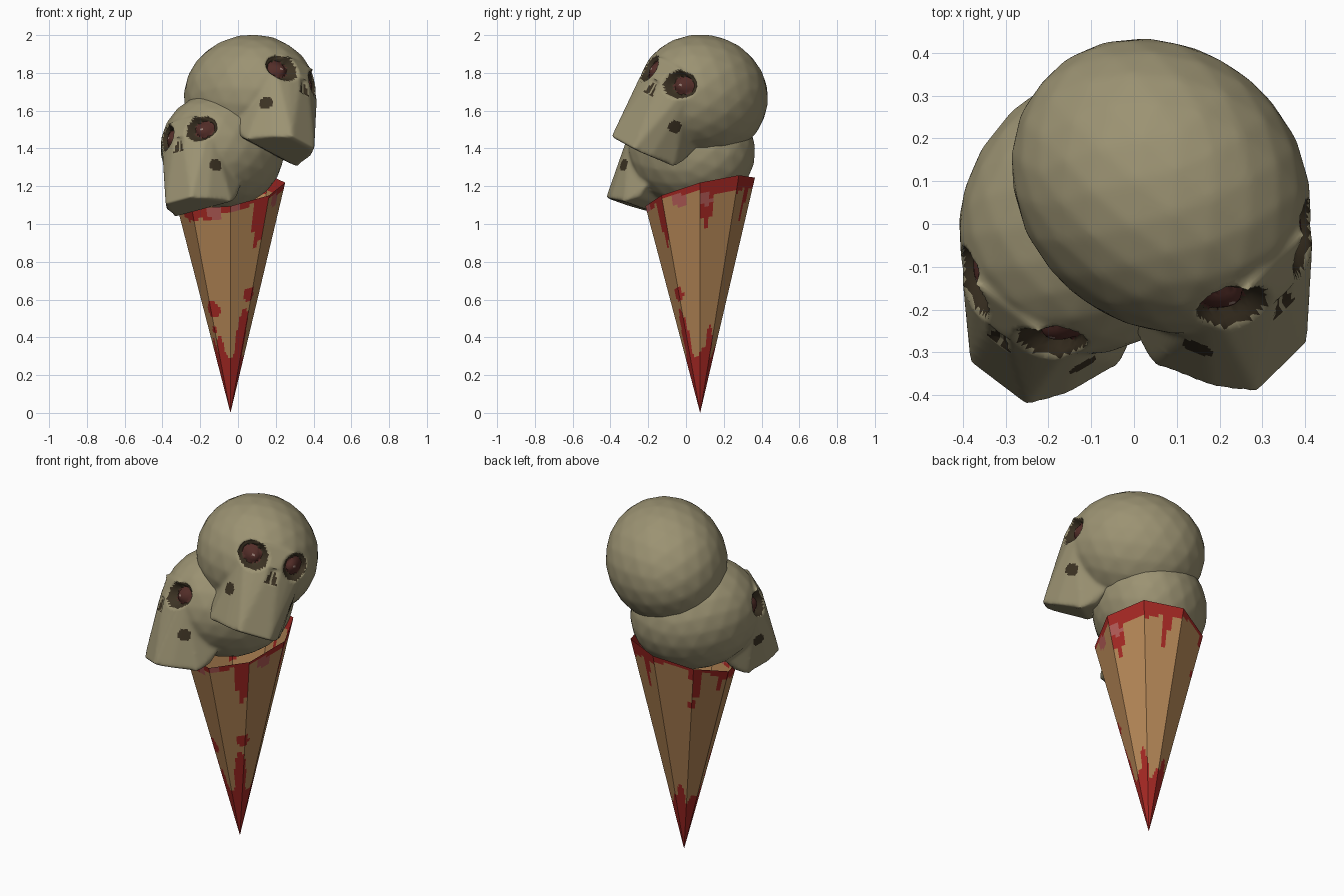
import bpy, bmesh, math
from mathutils import Vector, Matrix

if "Cube" in bpy.data.objects:
    bpy.data.objects.remove(bpy.data.objects["Cube"])


def material(name, rgb):
    m = bpy.data.materials.new(name)
    m.diffuse_color = (*rgb, 1)
    m.use_nodes = True
    m.node_tree.nodes["Principled BSDF"].inputs["Base Color"].default_value = m.diffuse_color
    return m


BONE = material("bone", (0.33, 0.29, 0.17))
SOCKET = material("socket_brown", (0.045, 0.032, 0.017))
EYE = material("eye_dark_red", (0.085, 0.026, 0.021))
GLINT = material("eye_glint", (0.30, 0.20, 0.17))
WAFER = material("wafer", (0.45, 0.235, 0.092))
SAUCE = material("red_sauce", (0.37, 0.021, 0.017))
PINK = material("pink_sauce", (0.43, 0.10, 0.09))


def add_object(name, bm, mats):
    bmesh.ops.recalc_face_normals(bm, faces=bm.faces)
    me = bpy.data.meshes.new(name)
    bm.to_mesh(me)
    bm.free()
    for m in mats:
        me.materials.append(m)
    ob = bpy.data.objects.new(name, me)
    bpy.context.collection.objects.link(ob)
    return ob


# ---- cone: eight flat sides, slanted open rim, sauce by rule ----
APEX = Vector((-0.04, 0.075, 0.0))
COLS, ROWS = 8, 64
TOP_DRIPS = [(-52, 9, 0.27), (8, 9, 0.23), (140, 8, 0.20), (172, 6, 0.13), (72, 5, 0.24), (-108, 7, 0.07)]
LOW_DRIPS = [(-54, 20, 0.20), (35, 15, 0.13), (-125, 14, 0.06), (115, 14, 0.12), (200, 14, 0.10)]
RED_SPOTS = [(-132, 0.55, 0.042), (-50, 0.63, 0.038), (135, 0.95, 0.025), (-140, 0.44, 0.02)]
PINK_SPOTS = [(-108, 1.07, 0.045), (6, 1.13, 0.035), (-25, 1.13, 0.04), (-85, 1.09, 0.03)]


def rim_point(i):
    a = i * math.pi / 4
    x, y = 0.29 * math.cos(a), 0.29 * math.sin(a)
    return Vector((APEX.x + x, APEX.y + y, 1.17 + 0.17 * x + 0.26 * y))


def angle_gap(a, b):
    return abs((a - b + 180) % 360 - 180)


def reach(drips, ang, base):
    return max([base] + [n * math.sqrt(1 - (angle_gap(ang, a) / w) ** 2)
                         for a, w, n in drips if angle_gap(ang, a) < w])


def in_spot(spots, ang, z, r):
    return any(math.hypot(math.radians(angle_gap(ang, a)) * r, z - h) < s for a, h, s in spots)


def cone_colour(p, below_rim):
    d = p - APEX
    ang, r = math.degrees(math.atan2(d.y, d.x)), math.hypot(d.x, d.y)
    wave = math.radians(ang)
    if in_spot(PINK_SPOTS, ang, p.z, r):
        return 2
    if below_rim < reach(TOP_DRIPS, ang, 0.045 + 0.03 * math.sin(2 * wave + 0.2) + 0.01 * math.sin(9 * wave)):
        return 1
    if p.z < 0.32 + 0.03 * math.sin(5 * wave) + reach(LOW_DRIPS, ang, 0):
        return 1
    return 1 if in_spot(RED_SPOTS, ang, p.z, r) else 0


bm = bmesh.new()
tip = bm.verts.new(APEX)
ring = []
for k in range(8 * COLS):
    i, f = divmod(k, COLS)
    top = rim_point(i).lerp(rim_point(i + 1), f / COLS)
    ring.append([bm.verts.new(APEX.lerp(top, j / ROWS)) for j in range(1, ROWS + 1)])
for k, a in enumerate(ring):
    b = ring[(k + 1) % len(ring)]
    bm.faces.new((tip, b[0], a[0])).material_index = 1
    for j in range(ROWS - 1):
        face = bm.faces.new((a[j], b[j], b[j + 1], a[j + 1]))
        face.material_index = cone_colour(face.calc_center_median(), (1 - (j + 1.5) / ROWS) * 1.17)
add_object("wafer_cone", bm, [WAFER, SAUCE, PINK])

# ---- skull, in its own frame: x across, -y forward, z up, origin between the eyes ----
# half of the face and jaw block: (across, forward, up)
FACE = [(0.09, 0.145, -0.405), (0.15, 0.06, -0.41), (0.205, -0.08, -0.42), (0.18, -0.16, -0.38),
        (0.07, 0.10, -0.15), (0.025, 0.09, -0.02), (0.175, 0.015, 0.04), (0.18, 0.01, -0.06),
        (0.10, 0.045, 0.08), (0.17, -0.25, -0.05), (0.19, -0.2, -0.3)]


def skull(name, origin, across, forward, size):
    bm = bmesh.new()
    # cranium
    bmesh.ops.create_icosphere(bm, subdivisions=3, radius=1,
                               matrix=Matrix.Translation((0, 0.30, -0.05)) @ Matrix.Diagonal((0.325, 0.375, 0.325, 1)))
    # face and jaw
    pts = [bm.verts.new((s * x, -f, u)) for x, f, u in FACE for s in (1, -1)]
    hull = bmesh.ops.convex_hull(bm, input=pts)
    bmesh.ops.delete(bm, geom=hull["geom_interior"], context='VERTS')
    ob = add_object(name, bm, [BONE, SOCKET, EYE, GLINT])
    # fuse the two masses and soften the join
    fuse = ob.modifiers.new("fuse", 'REMESH')
    fuse.mode, fuse.voxel_size = 'VOXEL', 0.011
    soft = ob.modifiers.new("soften", 'SMOOTH')
    soft.factor, soft.iterations = 0.5, 7
    bpy.context.view_layer.objects.active = ob
    ob.select_set(True)
    for m in ("fuse", "soften"):
        bpy.ops.object.modifier_apply(modifier=m)
    me = ob.data
    # colour by distance from the features
    for p in me.polygons:
        x, y, z = abs(p.center.x), p.center.y, p.center.z
        p.material_index = 0
        if y < 0.12:
            d = math.hypot(x - 0.12, z)
            nose = -0.115 < z < -0.035 and 0.004 < x < 0.006 + 0.4 * (-0.035 - z)
            cheek = math.hypot((x - 0.166) * 0.9, y * 0.9, z + 0.217) < 0.036
            if d < 0.009:
                p.material_index = 3
            elif d < 0.048:
                p.material_index = 2
            elif d < 0.074 or (nose and y < 0) or cheek:
                p.material_index = 1
    # hollow the sockets, with a rounded eye inside, and the nose
    for v in me.vertices:
        x, y, z = abs(v.co.x), v.co.y, v.co.z
        if y < 0.12:
            d = math.hypot(x - 0.12, z)
            if d < 0.078:
                v.co.y += 0.055 * min(1, (0.078 - d) / 0.03) - 0.03 * max(0, 1 - (d / 0.048) ** 2)
            elif y < 0 and x < 0.035 and -0.115 < z < -0.035:
                v.co.y += 0.015 * (1 - x / 0.035)
    for p in me.polygons:
        p.use_smooth = True
    # place it
    s = Vector(across).normalized()
    f = Vector(forward)
    f = (f - s * f.dot(s)).normalized()
    u = f.cross(s)
    me.transform(Matrix.Translation(origin) @ Matrix((s, -f, u)).transposed().to_4x4() @ Matrix.Scale(size, 4))
    bpy.ops.object.shade_smooth_by_angle(angle=math.radians(50))
    ob.select_set(False)


skull("upper_skull", (0.29, -0.09, 1.775), (0.67, 0.655, -0.36), (0.73, -0.66, 0.17), 1.0)
skull("lower_skull", (-0.265, -0.18, 1.475), (0.78, -0.59, 0.21), (-0.62, -0.773, 0.127), 0.95)
